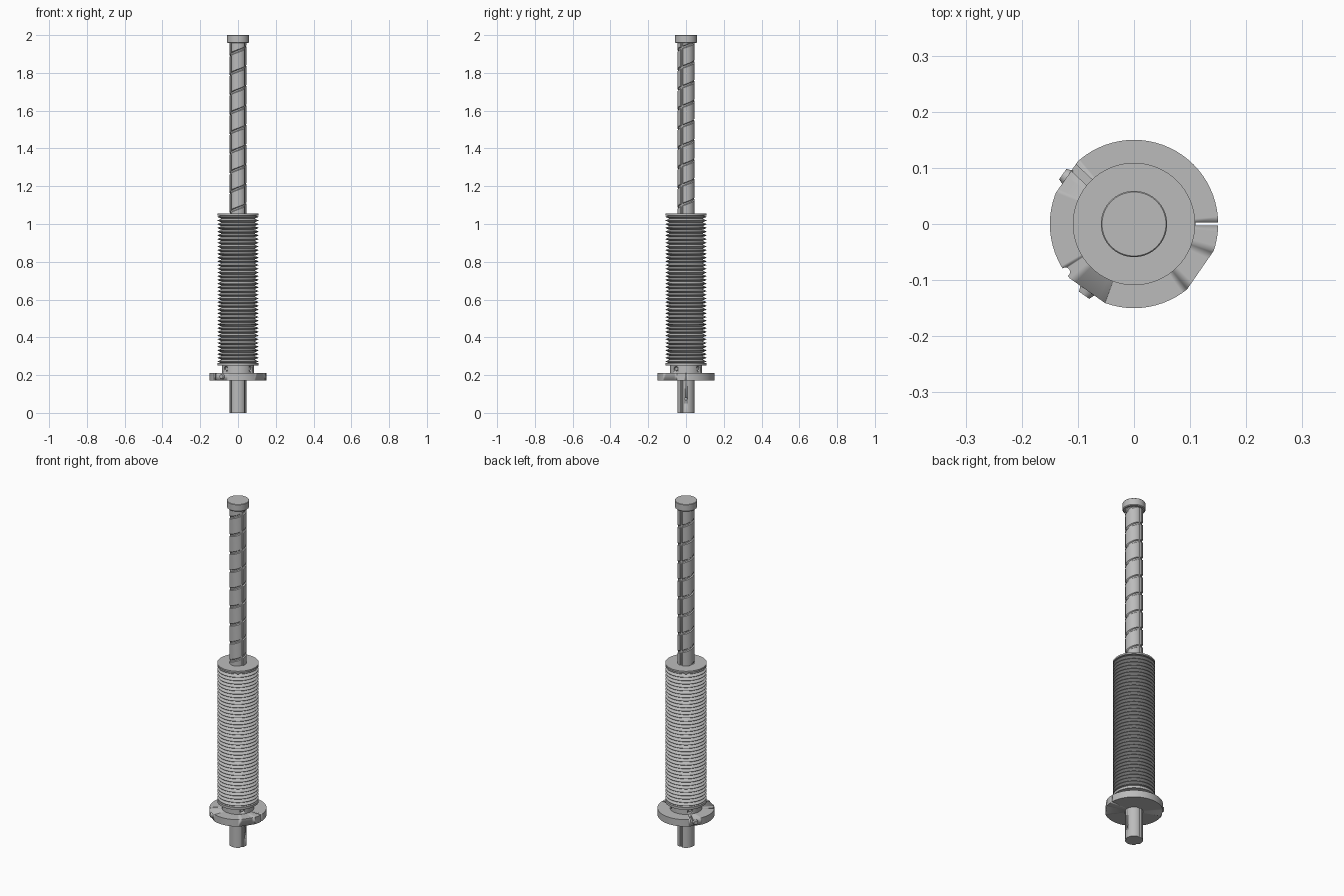
import bpy, bmesh, math
from mathutils import Matrix, Vector

if "Cube" in bpy.data.objects:
    bpy.data.objects.remove(bpy.data.objects["Cube"])

metal = bpy.data.materials.new("grey_metal")
metal.use_nodes = True
colour = (0.5, 0.5, 0.5, 1)
metal.diffuse_color = colour
metal.node_tree.nodes["Principled BSDF"].inputs["Base Color"].default_value = colour


def finish(bm, name):
    bmesh.ops.recalc_face_normals(bm, faces=bm.faces)
    mesh = bpy.data.meshes.new(name)
    bm.to_mesh(mesh)
    bm.free()
    mesh.materials.append(metal)
    ob = bpy.data.objects.new(name, mesh)
    bpy.context.collection.objects.link(ob)
    bpy.ops.object.select_all(action="DESELECT")
    ob.select_set(True)
    bpy.context.view_layer.objects.active = ob
    bpy.ops.object.shade_smooth_by_angle(angle=math.radians(30))
    return ob


def sweep(profile, turns=1, rise=0, steps=72):
    """Turn a (radius, height) profile about z, climbing by rise per turn."""
    bm = bmesh.new()
    vs = [bm.verts.new((r, 0, z)) for r, z in profile]
    es = [bm.edges.new(pair) for pair in zip(vs, vs[1:])]
    bmesh.ops.spin(bm, geom=vs + es, cent=(0, 0, 0), axis=(0, 0, 1),
                   dvec=(0, 0, rise / steps), angle=math.tau * turns, steps=steps * turns)
    bmesh.ops.remove_doubles(bm, verts=bm.verts, dist=0.00005)
    return bm


def lathe(name, profile):
    return finish(sweep(profile), name)


def disc(name, r, low, high):
    return lathe(name, [(0, low), (r, low), (r, high), (0, high)])


def radial(angle, r, z):
    """Frame at a point around the axis, with local x pointing outward."""
    a = math.radians(angle)
    return Matrix.Rotation(a, 4, "Z") @ Matrix.Translation((r, 0, z))


def block(name, frame, size):
    bm = bmesh.new()
    bmesh.ops.create_cube(bm, matrix=frame @ Matrix.Diagonal((*size, 1)))
    return finish(bm, name)


def peg(name, frame, r, length, tip=1):
    bm = bmesh.new()
    bmesh.ops.create_cone(bm, cap_ends=True, segments=24, radius1=r, radius2=r * tip,
                          depth=length, matrix=frame @ Matrix.Rotation(math.pi / 2, 4, "Y"))
    return finish(bm, name)


def cut(ob, cutters):
    for c in cutters:
        mod = ob.modifiers.new("cut", "BOOLEAN")
        mod.operation, mod.solver, mod.object = "DIFFERENCE", "EXACT", c
        bpy.context.view_layer.objects.active = ob
        bpy.ops.object.modifier_apply(modifier=mod.name)
        bpy.data.objects.remove(c)


SHAFT, ROOT = 0.046, 0.041


def spline(bm):
    """Press three lengthwise ball tracks into a shaft."""
    for v in bm.verts:
        r = v.co.xy.length
        if r > 0.03:
            a = math.degrees(math.atan2(v.co.y, v.co.x))
            if abs((a + 30) % 120 - 60) > 54:
                v.co.xy *= min(r, ROOT) / r


# Upper shaft with a spiral ball track
pitch, groove = 0.104, 0.016
turn = [(SHAFT, 0), (SHAFT, pitch - groove), (ROOT, pitch - groove * 0.75),
        (ROOT, pitch - groove * 0.25), (SHAFT, pitch)]
bm = sweep(turn, turns=11, rise=pitch)
bmesh.ops.translate(bm, verts=bm.verts, vec=(0, 0, 0.91))
spline(bm)
for height, sign in ((1.97, 1), (1.03, -1)):
    bmesh.ops.bisect_plane(bm, geom=bm.verts[:] + bm.edges[:] + bm.faces[:],
                           plane_co=(0, 0, height), plane_no=(0, 0, sign), clear_outer=True)
finish(bm, "threaded_shaft")

# Lower shaft
bm = sweep([(0, 0), (SHAFT, 0), (SHAFT, 0.25), (0, 0.25)])
spline(bm)
lower = finish(bm, "lower_shaft")
cut(lower, [peg("hole_cutter", radial(0, SHAFT, 0.075), 0.007, 0.02)])

# End stop
lathe("end_cap", [(0, 1.958), (0.055, 1.958), (0.059, 1.962), (0.059, 1.998), (0.057, 2), (0, 2)])

# Bellows with repeated folds and flat end plates
low, high, folds = 0.262, 1.048, 40
step = (high - low) / folds
profile = [(0, low)]
for i in range(folds):
    z = low + i * step
    profile += [(0.088, z), (0.108, z + step * 0.45), (0.108, z + step * 0.55)]
profile += [(0.088, high), (0, high)]
lathe("bellows", profile)
disc("bellows_top_plate", 0.109, 1.046, 1.055)
disc("bellows_bottom_plate", 0.109, 0.25, 0.264)

# Clamping hub with radial set screw holes
hub = disc("hub", 0.085, 0.205, 0.252)
cut(hub, [peg("hole_cutter", radial(a, 0.085, 0.233), 0.013, 0.03) for a in (-40, 50, 140, 220)])
for a in (-40, 50, 140, 220):
    peg("set_screw", radial(a, 0.072, 0.233), 0.009, 0.016)

# Flange with flats, a slit, a screw channel and a small notch
flange = disc("flange", 0.15, 0.172, 0.212)
flats = [(-34.7, 0.144), (145, 0.146), (235, 0.145)]
cutters = [block("flat_cutter", radial(a, d + 0.05, 0.19), (0.1, 0.2, 0.1)) for a, d in flats]
cutters.append(block("slit_cutter", radial(0, 0.14, 0.19), (0.06, 0.005, 0.1)))
cutters.append(block("channel_cutter", radial(137, 0.13, 0.21), (0.07, 0.014, 0.03)))
cutters.append(peg("notch_cutter", radial(215, 0.149, 0.19) @ Matrix.Rotation(math.pi / 2, 4, "Y"),
                   0.008, 0.1))
cut(flange, cutters)

# Flange screw heads
for a, r in ((145, 0.149), (235, 0.149)):
    peg("flange_screw", radial(a, r, 0.192), 0.016, 0.012, 0.7)
